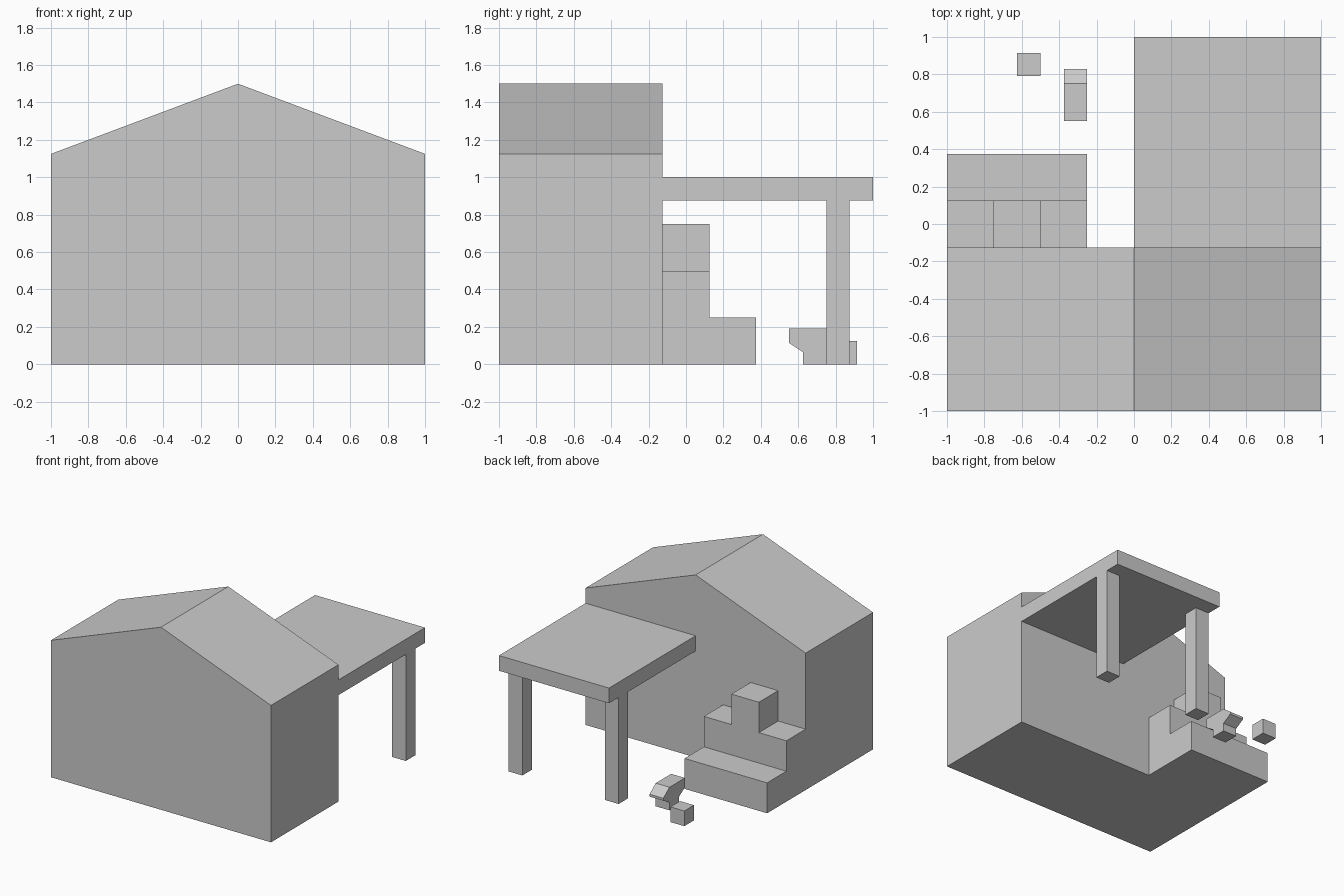
import bpy, bmesh

if "Cube" in bpy.data.objects:
    bpy.data.objects.remove(bpy.data.objects["Cube"])


def extrude(name, profile, axis, start, end):
    """Extrude a 2D profile along x (profile is y,z) or y (profile is x,z)."""
    bm = bmesh.new()
    place = (lambda a, b: (start, a, b)) if axis == 'x' else (lambda a, b: (a, start, b))
    face = bm.faces.new([bm.verts.new(place(a, b)) for a, b in profile])
    result = bmesh.ops.extrude_face_region(bm, geom=[face])
    verts = [g for g in result['geom'] if isinstance(g, bmesh.types.BMVert)]
    shift = end - start
    bmesh.ops.translate(bm, verts=verts, vec=(shift, 0, 0) if axis == 'x' else (0, shift, 0))
    bmesh.ops.recalc_face_normals(bm, faces=bm.faces[:])
    mesh = bpy.data.meshes.new(name)
    bm.to_mesh(mesh)
    bm.free()
    obj = bpy.data.objects.new(name, mesh)
    bpy.context.collection.objects.link(obj)
    return obj


def box(name, x0, x1, y0, y1, z0, z1):
    return extrude(name, [(y0, z0), (y1, z0), (y1, z1), (y0, z1)], 'x', x0, x1)


# Gabled house
extrude("house", [(-1, 0), (1, 0), (1, 1.125), (0, 1.5), (-1, 1.125)], 'y', -1, -0.125)

# Flat canopy behind the house, on two posts
box("canopy_roof", 0, 1, -0.125, 1, 0.875, 1)
for side, x in (("inner", 0), ("outer", 0.875)):
    box(f"canopy_post_{side}", x, x + 0.125, 0.75, 0.875, 0, 0.875)

# Stepped podium against the back wall, raised in the middle
extrude("podium_steps", [(-0.125, 0), (0.375, 0), (0.375, 0.25), (0.125, 0.25),
                         (0.125, 0.5), (-0.125, 0.5)], 'x', -1, -0.25)
box("podium_top", -0.75, -0.5, -0.125, 0.125, 0.5, 0.75)

# Small anvil-shaped block and a loose cube
extrude("anvil", [(0.625, 0), (0.75, 0), (0.75, 0.065), (0.83, 0.11), (0.83, 0.13),
                  (0.75, 0.19), (0.55, 0.19), (0.55, 0.115), (0.625, 0.065)],
        'x', -0.375, -0.25)
box("loose_cube", -0.625, -0.5, 0.79, 0.915, 0, 0.125)
